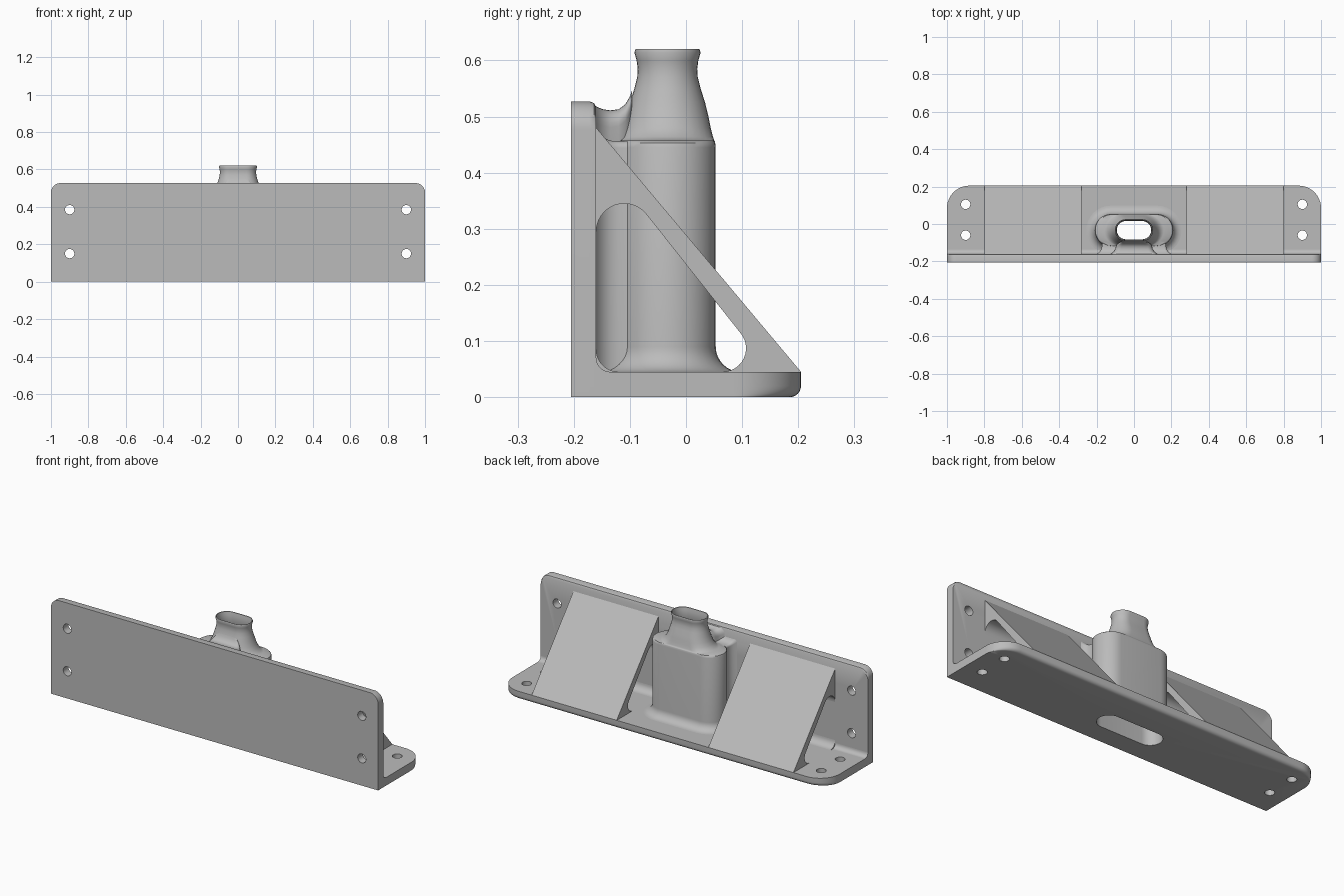
import bpy, bmesh, math

cube = bpy.data.objects.get("Cube")
if cube:
    bpy.data.objects.remove(cube)

grey = bpy.data.materials.new("plain_grey")
grey.use_nodes = True
grey.diffuse_color = (0.5, 0.5, 0.5, 1)
grey.node_tree.nodes["Principled BSDF"].inputs["Base Color"].default_value = (0.5, 0.5, 0.5, 1)


def loft(name, rings, wrap=False):
    """Skin equal-length rings; cap the ends, or join last to first."""
    bm = bmesh.new()
    loops = [[bm.verts.new(p) for p in ring] for ring in rings]
    n = len(loops[0])
    pairs = list(zip(loops, loops[1:]))
    if wrap:
        pairs.append((loops[-1], loops[0]))
    else:
        bm.faces.new(loops[0])
        bm.faces.new(loops[-1])
    for a, b in pairs:
        for i in range(n):
            j = (i + 1) % n
            bm.faces.new((a[i], a[j], b[j], b[i]))
    bmesh.ops.recalc_face_normals(bm, faces=bm.faces)
    mesh = bpy.data.meshes.new(name)
    bm.to_mesh(mesh)
    bm.free()
    mesh.materials.append(grey)
    obj = bpy.data.objects.new(name, mesh)
    bpy.context.collection.objects.link(obj)
    return obj


def prism_x(name, profile, x0, x1):
    return loft(name, [[(x, y, z) for y, z in profile] for x in (x0, x1)])


def arc(cx, cy, r, start, end, n=12):
    angles = [math.radians(start + (end - start) * i / n) for i in range(n + 1)]
    return [(cx + r * math.cos(a), cy + r * math.sin(a)) for a in angles]


def stadium(half_width, r):
    d = half_width - r
    return arc(d, MOUTH_Y, r, -90, 90, 16) + arc(-d, MOUTH_Y, r, 90, 270, 16)


def stadium_ring(z, half_width, r):
    return [(x, y, z) for x, y in stadium(half_width, r)]


def cut(obj, cutters):
    bpy.context.view_layer.objects.active = obj
    for c in cutters:
        c.hide_render = True
        mod = obj.modifiers.new("cut", "BOOLEAN")
        mod.operation = "DIFFERENCE"
        mod.solver = "EXACT"
        mod.object = c
        bpy.ops.object.modifier_apply(modifier=mod.name)
        bpy.data.objects.remove(c)


def finish(obj):
    bpy.ops.object.select_all(action="DESELECT")
    obj.select_set(True)
    bpy.context.view_layer.objects.active = obj
    bpy.ops.object.shade_smooth_by_angle(angle=math.radians(35))


MOUTH_Y = -0.033
FRONT, WALL, REAR = -0.205, -0.16, 0.205
DECK = 0.045
HOLE = 0.025
parts = []

# Upright plate with rounded upper corners and a softened inner top edge
outline = [(-1, 0), (1, 0)] + arc(0.95, 0.477, 0.05, 0, 90) + arc(-0.95, 0.477, 0.05, 90, 180)
rings = []
for y, drop in ((FRONT, 0), (-0.172, 0), (-0.164, 0.003), (WALL, 0.011)):
    rings.append([(x, y, z - drop if z > 0.4 else z) for x, z in outline])
back_plate = loft("upright_plate", rings)
cutters = []
for x in (-0.9, 0.9):
    for z in (0.15, 0.385):
        circle = arc(x, z, HOLE, 0, 345, 23)
        cutters.append(loft("cutter", [[(u, y, v) for u, v in circle] for y in (-0.3, -0.1)]))
cut(back_plate, cutters)
parts.append(back_plate)

# Base plate with rounded rear corners and a rounded lower rear edge
R = 0.12
outline = [(-1, WALL), (1, WALL)] + arc(1 - R, REAR - R, R, 0, 90) + arc(R - 1, REAR - R, R, 90, 180)
rings = []
for step in range(7):
    a = math.radians(15 * step)
    inset = 0.02 * (1 - math.sin(a))
    z = 0.02 * (1 - math.cos(a))
    rings.append([(x, y - inset * max(0, y - REAR + R) / R, z) for x, y in outline])
rings.append([(x, y, DECK) for x, y in outline])
base_plate = loft("base_plate", rings)
cutters = [loft("cutter", [stadium_ring(-0.1, 0.19, 0.062), stadium_ring(0.1, 0.19, 0.062)])]
for x in (-0.9, 0.9):
    for y in (-0.06, 0.105):
        circle = arc(x, y, HOLE, 0, 345, 23)
        cutters.append(loft("cutter", [[(u, v, z) for u, v in circle] for z in (-0.1, 0.1)]))
cut(base_plate, cutters)
parts.append(base_plate)

# Fillet along the inside corner of the two plates
f = 0.025
fillet = [(WALL, DECK)] + arc(WALL + f, DECK + f, f, 270, 180, 8)
parts.append(prism_x("corner_fillet", fillet, -1, 1))

# Sloped braces, each with a rounded tunnel running sideways
brace = [(WALL - 0.005, 0.486), (REAR, DECK), (REAR, 0.042), (0.065, 0.042)]
brace += arc(0.065, 0.087, 0.042, -90, 40)
brace += arc(-0.11, 0.295, 0.05, 40, 180)
brace += [(WALL - 0.005, 0.295)]
tunnel_f = 0.04
tunnel_fillet = [(WALL, DECK)] + arc(WALL + tunnel_f, DECK + tunnel_f, tunnel_f, 270, 180, 8)
for side, sign in (("left", 1), ("right", -1)):
    parts.append(prism_x(side + "_brace", brace, 0.28 * sign, 0.8 * sign))
    parts.append(prism_x(side + "_tunnel_fillet", tunnel_fillet, 0.28 * sign, 0.8 * sign))

# Hollow chute: flared foot, body, shoulder and waisted neck, then the inside
rings = []
for step in range(9):
    a = math.radians(90 * step / 8)
    flare = 0.045 * (1 - math.sin(a))
    rings.append(stadium_ring(DECK + 0.045 * (1 - math.cos(a)), 0.21 + flare, 0.086 + flare))
for ring in ((0.445, 0.21, 0.086), (0.453, 0.207, 0.085), (0.457, 0.2, 0.084),
             (0.458, 0.16, 0.083), (0.464, 0.145, 0.081), (0.48, 0.131, 0.077),
             (0.5, 0.12, 0.073), (0.525, 0.111, 0.067), (0.55, 0.103, 0.059),
             (0.57, 0.098, 0.054), (0.585, 0.097, 0.053), (0.6, 0.098, 0.055),
             (0.614, 0.102, 0.059), (0.62, 0.1, 0.057),
             (0.619, 0.097, 0.054), (0.6, 0.093, 0.05), (0.575, 0.092, 0.049),
             (0.55, 0.097, 0.053), (0.52, 0.105, 0.061), (0.48, 0.122, 0.064),
             (0.44, 0.165, 0.064), (0.41, 0.187, 0.063), (DECK - 0.005, 0.19, 0.062)):
    rings.append(stadium_ring(*ring))
parts.append(loft("chute", rings, wrap=True))


# Webs that blend the chute into the upright plate
def web(name, stations, bottom, r):
    rings = []
    for y, w, top in stations:
        section = [(-w, bottom), (w, bottom)]
        section += arc(w - r, top - r, r, 0, 90, 6) + arc(r - w, top - r, r, 90, 180, 6)
        rings.append([(x, y, z) for x, z in section])
    return loft(name, rings)


parts.append(web("body_web", ((-0.165, 0.21, 0.488), (-0.158, 0.195, 0.473), (-0.148, 0.183, 0.463),
                              (-0.135, 0.175, 0.457), (-0.12, 0.172, 0.456), (-0.1, 0.172, 0.456)),
                 DECK - 0.003, 0.012))
parts.append(web("neck_web", ((-0.165, 0.135, 0.521), (-0.158, 0.12, 0.517), (-0.148, 0.108, 0.513),
                              (-0.135, 0.1, 0.511), (-0.12, 0.096, 0.513), (-0.108, 0.09, 0.522),
                              (-0.1, 0.08, 0.536), (-0.096, 0.07, 0.548)),
                 0.44, 0.03))

for part in parts:
    finish(part)
